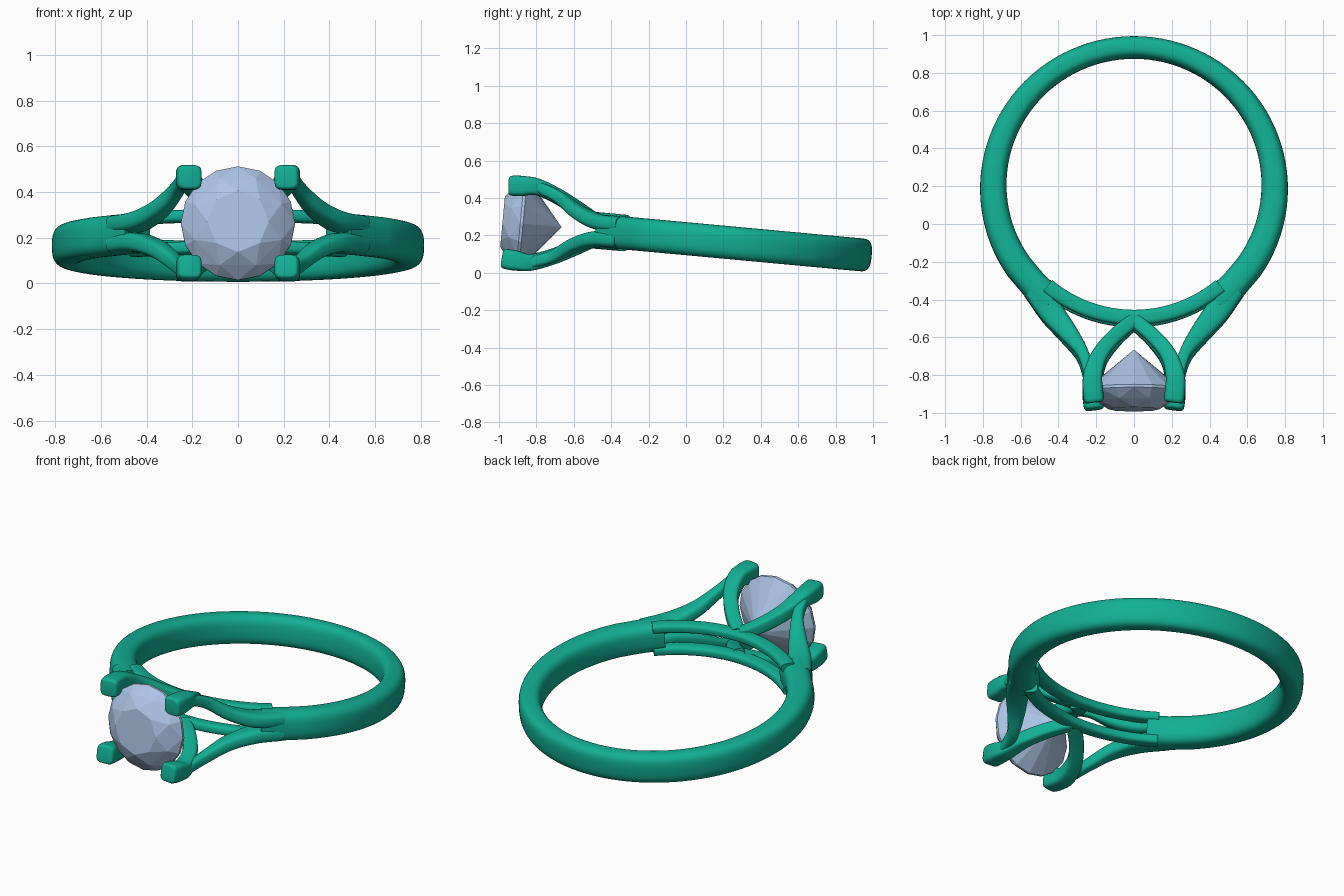
import bpy, bmesh, math
from mathutils import Vector, Matrix

if "Cube" in bpy.data.objects:
    bpy.data.objects.remove(bpy.data.objects["Cube"])

# whole ring leans slightly: pieces are built flat, then tilted
TILT = Matrix.Translation((0, 0, 0.182)) @ Matrix.Rotation(-0.092, 4, 'X')


def material(name, rgb):
    m = bpy.data.materials.new(name)
    m.diffuse_color = (*rgb, 1)
    m.use_nodes = True
    m.node_tree.nodes["Principled BSDF"].inputs["Base Color"].default_value = m.diffuse_color
    return m


METAL = material("green_metal", (0.006, 0.43, 0.30))
GEM = material("pale_blue_gem", (0.42, 0.56, 0.79))


def finish(name, bm, mat, smooth):
    bmesh.ops.recalc_face_normals(bm, faces=bm.faces)
    bm.transform(TILT)
    me = bpy.data.meshes.new(name)
    bm.to_mesh(me)
    bm.free()
    me.materials.append(mat)
    ob = bpy.data.objects.new(name, me)
    bpy.context.collection.objects.link(ob)
    if smooth:
        bpy.ops.object.select_all(action='DESELECT')
        ob.select_set(True)
        bpy.context.view_layer.objects.active = ob
        bpy.ops.object.shade_smooth_by_angle(angle=math.radians(40))
    return ob


def loft(name, stations, power=3.0, seg=28):
    """Skin superellipse sections given as (centre, half_u, half_v)."""
    bm = bmesh.new()
    rings = []
    for c, u, v in stations:
        ring = []
        for i in range(seg):
            a = 2 * math.pi * i / seg
            ca, sa = math.cos(a), math.sin(a)
            p = math.copysign(abs(ca) ** (2 / power), ca)
            q = math.copysign(abs(sa) ** (2 / power), sa)
            ring.append(bm.verts.new(c + u * p + v * q))
        rings.append(ring)
    for r0, r1 in zip(rings, rings[1:]):
        for i in range(seg):
            j = (i + 1) % seg
            bm.faces.new((r0[i], r0[j], r1[j], r1[i]))
    bm.faces.new(rings[0])
    bm.faces.new(rings[-1])
    return finish(name, bm, METAL, True)


def spline(pts, steps=8):
    """Catmull-Rom through tuples of any length."""
    p = [Vector(q) for q in pts]
    p = [2 * p[0] - p[1]] + p + [2 * p[-1] - p[-2]]
    out = []
    for k in range(1, len(p) - 2):
        a, b, c, d = p[k - 1:k + 3]
        for s in range(steps):
            t = s / steps
            out.append(0.5 * (2 * b + (c - a) * t + (2 * a - 5 * b + 4 * c - d) * t * t
                              + (3 * b - a - 3 * c + d) * t ** 3))
    return out + [p[-2]]


def sweep(name, pts, sx, sz, power=3.0, round_tip=False):
    """Bar along (x, y, z, width, height) points, mirrored by sx and sz."""
    path = spline(pts)
    pos = [Vector((q[0] * sx, q[1], q[2] * sz)) for q in path]
    st = []
    for i, q in enumerate(path):
        t = (pos[min(i + 1, len(pos) - 1)] - pos[max(i - 1, 0)]).normalized()
        u = t.cross(Vector((0, 0, 1))).normalized()
        v = u.cross(t)
        st.append((pos[i], u * q[3] / 2, v * q[4] / 2))
    if round_tip:
        c, u, v = st[0]
        d = (pos[0] - pos[1]).normalized()
        st = [(c + d * 0.022 * math.sin(a), u * (0.75 + 0.25 * math.cos(a)),
               v * (0.75 + 0.25 * math.cos(a)))
              for a in (1.57, 1.2, 0.8, 0.4)] + st
    return loft(name, st, power)


# band: (inner x, inner y, outer x, outer y) stations from back to the split
half = []
for i in range(37):
    a = math.radians(90 - 125 * i / 36)
    half.append((0.675 * math.cos(a), 0.208 + 0.672 * math.sin(a),
                 0.815 * math.cos(a), 0.187 + 0.81 * math.sin(a)))
half += [tuple(q) for q in spline([half[-1], (0.47, -0.275, 0.585, -0.375),
                                   (0.385, -0.35, 0.495, -0.485)], 6)[1:]]
full = [(-a, b, -c, d) for a, b, c, d in reversed(half[1:])] + half
loft("band", [(Vector(((a + c) / 2, (b + d) / 2, 0)),
               Vector(((c - a) / 2, (d - b) / 2, 0)), Vector((0, 0, 0.088)))
              for a, b, c, d in full], 2.9, 36)

# two thin bridge rails closing the finger hole below the stone
for sz, tag in ((1, "upper"), (-1, "lower")):
    rail = []
    for i in range(25):
        a = math.radians(-90 + 40 * (i - 12) / 12)
        d = Vector((math.cos(a), math.sin(a), 0))
        rail.append((Vector((0, 0.208, 0.07 * sz)) + d * 0.711, d * 0.04,
                     Vector((0, 0, 0.028))))
    loft(tag + "_bridge_rail", rail, 3)

# shoulder arms and curved prongs, one of each per corner
ARM = [(0.52, -0.345, 0.042, 0.14, 0.085), (0.435, -0.475, 0.047, 0.13, 0.085),
       (0.345, -0.59, 0.09, 0.10, 0.075), (0.272, -0.70, 0.16, 0.065, 0.065),
       (0.236, -0.82, 0.205, 0.055, 0.06)]
PRONG = [(0.213, -0.945, 0.197, 0.108, 0.108), (0.218, -0.90, 0.2, 0.108, 0.108),
         (0.217, -0.82, 0.203, 0.10, 0.09), (0.182, -0.71, 0.165, 0.085, 0.08),
         (0.105, -0.61, 0.115, 0.08, 0.075), (0.01, -0.525, 0.07, 0.075, 0.07)]
for sx, side in ((1, "right"), (-1, "left")):
    for sz, tag in ((1, "upper"), (-1, "lower")):
        sweep(f"{tag}_{side}_arm", ARM, sx, sz)
        sweep(f"{tag}_{side}_prong", PRONG, sx, sz, 4, True)

# brilliant-cut stone: hull of table, crown, girdle and pavilion rings
bm = bmesh.new()
for n, r, y, off in ((8, 0.135, -0.985, 0), (8, 0.205, -0.943, 0.5),
                     (16, 0.25, -0.89, 0), (16, 0.25, -0.875, 0)):
    for i in range(n):
        a = 2 * math.pi * (i + off) / n
        bm.verts.new((r * math.sin(a), y, r * math.cos(a)))
bm.verts.new((0, -0.668, 0))
bmesh.ops.convex_hull(bm, input=bm.verts)
bmesh.ops.dissolve_limit(bm, angle_limit=0.01, verts=bm.verts, edges=bm.edges)
finish("stone", bm, GEM, False)
